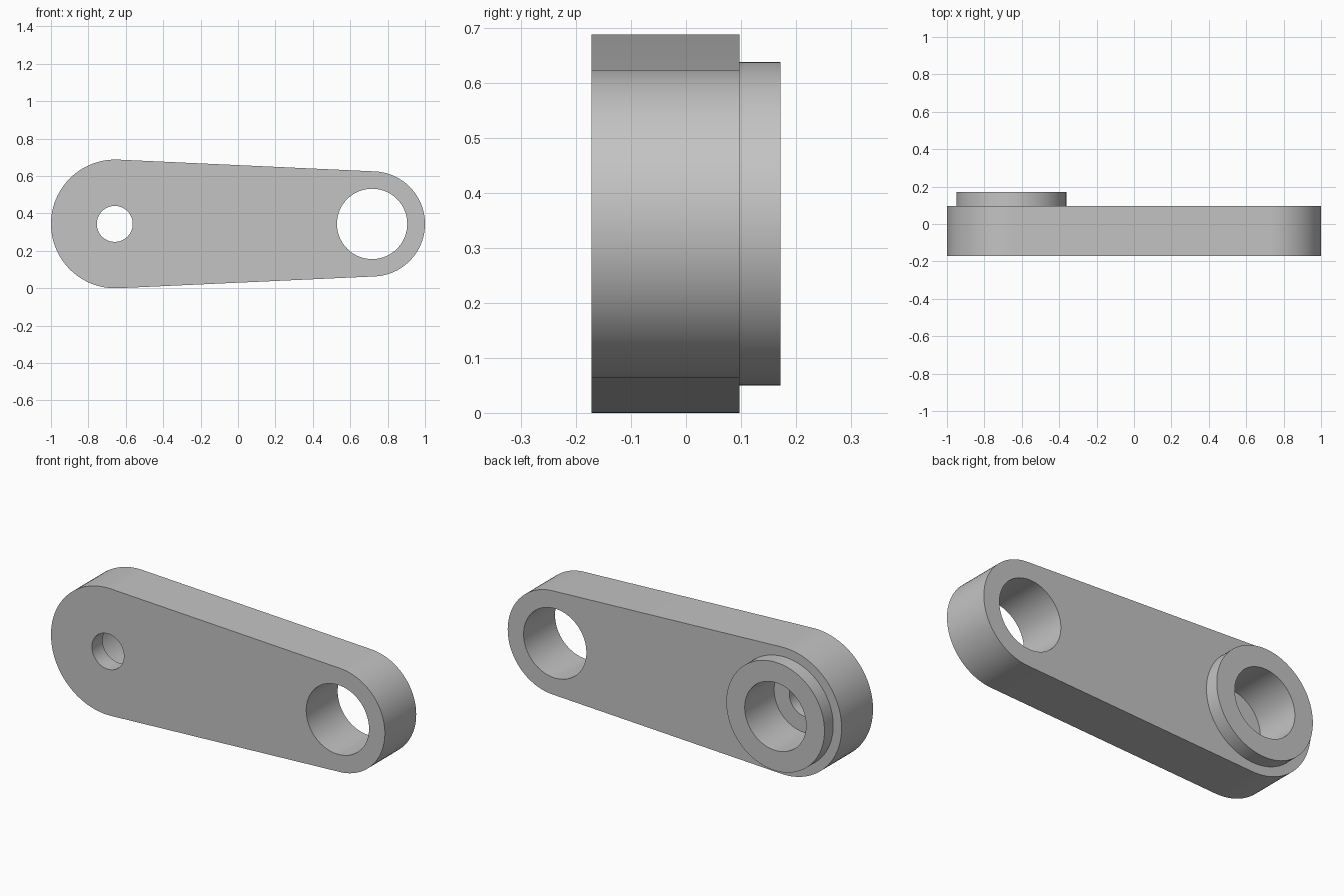
import bpy
import bmesh
import math

if "Cube" in bpy.data.objects:
    bpy.data.objects.remove(bpy.data.objects["Cube"], do_unlink=True)

# Main dimensions
MID_Z = 0.344
BIG_X, BIG_R = -0.656, 0.344
SMALL_X, SMALL_R = 0.719, 0.281
FRONT, BACK, BOSS_BACK = -0.172, 0.097, 0.172
BORE_FLOOR = -0.08

grey = bpy.data.materials.new("plain_grey")
grey.use_nodes = True
colour = (0.55, 0.55, 0.55, 1)
grey.diffuse_color = colour
grey.node_tree.nodes["Principled BSDF"].inputs["Base Color"].default_value = colour


def arc(x, radius, start, end, steps):
    """Points of an arc in the x-z plane."""
    angles = [start + (end - start) * i / steps for i in range(steps + 1)]
    return [(x + radius * math.cos(a), MID_Z + radius * math.sin(a)) for a in angles]


def prism(name, outline, y0, y1):
    """Solid made by sweeping an x-z outline along y."""
    bm = bmesh.new()
    face = bm.faces.new([bm.verts.new((x, y0, z)) for x, z in outline])
    swept = bmesh.ops.extrude_face_region(bm, geom=[face])["geom"]
    verts = [v for v in swept if isinstance(v, bmesh.types.BMVert)]
    bmesh.ops.translate(bm, verts=verts, vec=(0, y1 - y0, 0))
    bmesh.ops.recalc_face_normals(bm, faces=bm.faces)
    mesh = bpy.data.meshes.new(name)
    bm.to_mesh(mesh)
    bm.free()
    mesh.materials.append(grey)
    obj = bpy.data.objects.new(name, mesh)
    bpy.context.collection.objects.link(obj)
    return obj


def disc(name, x, radius, y0, y1):
    return prism(name, arc(x, radius, 0, math.tau, 96)[:-1], y0, y1)


def combine(target, tool, operation):
    """Apply a boolean and discard the tool."""
    tool.hide_render = True
    mod = target.modifiers.new(tool.name, "BOOLEAN")
    mod.operation = operation
    mod.solver = "EXACT"
    mod.object = tool
    bpy.context.view_layer.objects.active = target
    bpy.ops.object.modifier_apply(modifier=mod.name)
    bpy.data.objects.remove(tool, do_unlink=True)


# Tapered arm: two round ends joined by tangent lines
tilt = math.pi / 2 - math.asin((BIG_R - SMALL_R) / (SMALL_X - BIG_X))
outline = arc(SMALL_X, SMALL_R, -tilt, tilt, 48) + arc(BIG_X, BIG_R, tilt, math.tau - tilt, 48)
arm = prism("link_arm", outline, FRONT, BACK)

# Raised boss behind the big end
combine(arm, disc("boss", BIG_X, 0.294, 0, BOSS_BACK), "UNION")

# Through hole, counterbore and pin hole
combine(arm, disc("through_hole", SMALL_X - 0.002, 0.188, -0.5, 0.5), "DIFFERENCE")
combine(arm, disc("counterbore", BIG_X, 0.184, BORE_FLOOR, 0.5), "DIFFERENCE")
combine(arm, disc("pin_hole", BIG_X - 0.003, 0.096, -0.5, 0.05), "DIFFERENCE")

# Smooth curved walls, sharp rims
bpy.ops.object.select_all(action="DESELECT")
arm.select_set(True)
bpy.context.view_layer.objects.active = arm
bpy.ops.object.shade_smooth_by_angle(angle=math.radians(30))
